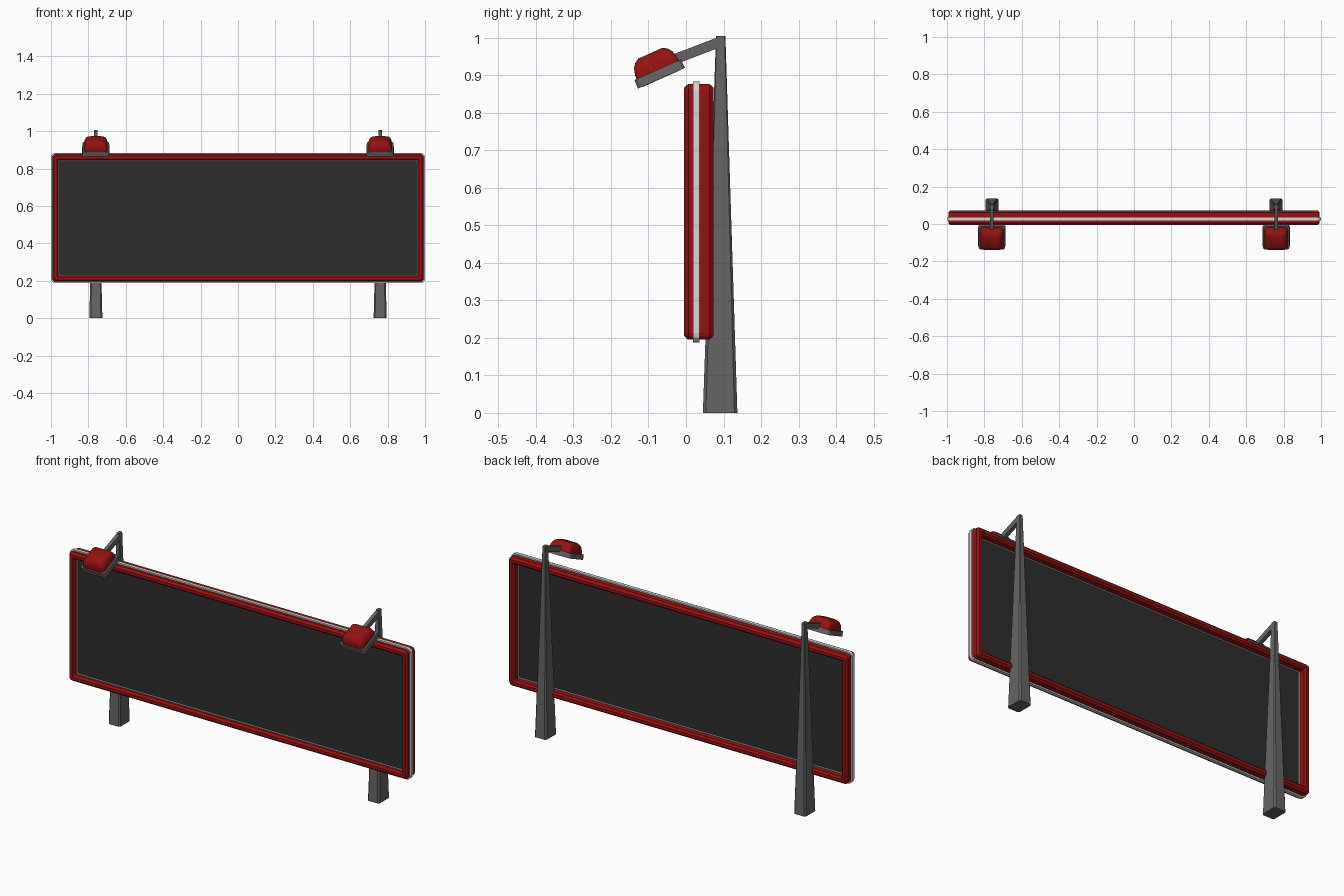
import bpy, bmesh, math
from mathutils import Vector

if "Cube" in bpy.data.objects:
    bpy.data.objects.remove(bpy.data.objects["Cube"])


def material(name, rgb):
    m = bpy.data.materials.new(name)
    m.diffuse_color = (*rgb, 1)
    m.use_nodes = True
    m.node_tree.nodes["Principled BSDF"].inputs["Base Color"].default_value = m.diffuse_color
    return m


RED = material("red_paint", (0.30, 0.006, 0.006))
WHITE = material("light_trim", (0.68, 0.68, 0.68))
GREY = material("grey_metal", (0.13, 0.13, 0.13))
DARK = material("dark_panel", (0.027, 0.027, 0.027))


def rounded_rect(hx, hy, r, n):
    """2D outline of a rectangle with n-step rounded corners."""
    pts = []
    for k, (sx, sy) in enumerate([(1, 1), (-1, 1), (-1, -1), (1, -1)]):
        for i in range(n + 1):
            a = math.pi / 2 * (k + i / n)
            pts.append((sx * (hx - r) + r * math.cos(a), sy * (hy - r) + r * math.sin(a)))
    return pts


def loft(name, rings, mat, closed=False, smooth=None):
    """Skin 3D rings; closed joins last ring to first, otherwise ends are capped."""
    bm = bmesh.new()
    vs = [[bm.verts.new(p) for p in ring] for ring in rings]
    n = len(vs[0])
    for j in range(len(vs) if closed else len(vs) - 1):
        a, b = vs[j], vs[(j + 1) % len(vs)]
        for i in range(n):
            bm.faces.new((a[i], a[(i + 1) % n], b[(i + 1) % n], b[i]))
    if not closed:
        bm.faces.new(vs[0])
        bm.faces.new(vs[-1])
    bmesh.ops.recalc_face_normals(bm, faces=bm.faces)
    me = bpy.data.meshes.new(name)
    bm.to_mesh(me)
    bm.free()
    me.materials.append(mat)
    ob = bpy.data.objects.new(name, me)
    bpy.context.collection.objects.link(ob)
    if smooth:
        bpy.ops.object.select_all(action='DESELECT')
        ob.select_set(True)
        bpy.context.view_layer.objects.active = ob
        bpy.ops.object.shade_smooth_by_angle(angle=math.radians(smooth))
    return ob


# Board: frame profiles given as (inset from red outer edge, y)
HX, HZ, ZC = 0.993, 0.341, 0.536


def board_ring(inset, y):
    r = max(0.018 - inset, 0.003)
    return [(x, y, ZC + z) for x, z in rounded_rect(HX - inset, HZ - inset, r, 3)]


frame = [(0, 0.006), (0, 0.062), (0.010, 0.073), (0.025, 0.073),
         (0.034, 0.064), (0.034, 0.006), (0.025, -0.005), (0.010, -0.005)]
trim = [(-0.007, 0.019), (-0.007, 0.036), (0.037, 0.036), (0.037, 0.019)]
loft("board_frame", [board_ring(*p) for p in frame], RED, closed=True)
loft("frame_trim", [board_ring(*p) for p in trim], WHITE, closed=True)
loft("display_panel", [board_ring(0.030, 0.024), board_ring(0.030, 0.031)], DARK)

# Tilted frame of reference of the lamp, origin at the middle of its underside
TILT = math.radians(24)
U = Vector((0, math.cos(TILT), math.sin(TILT)))
W = Vector((0, -math.sin(TILT), math.cos(TILT)))


def lamp_ring(cx, hx, hu, r, w, n=3):
    o = Vector((cx, -0.0655, 0.892))
    return [o + Vector((x, 0, 0)) + U * u + W * w for x, u in rounded_rect(hx, hu, r, n)]


def flat_ring(cx, cy, hx, hy, r, z):
    return [(cx + x, cy + y, z) for x, y in rounded_rect(hx, hy, r, 1)]


for side, cx in (("left", -0.76), ("right", 0.76)):
    # Tapered post
    loft(side + "_post", [flat_ring(cx, 0.091, 0.035, 0.046, 0.008, 0),
                          flat_ring(cx, 0.0925, 0.009, 0.0125, 0.002, 1.005)], GREY)
    # Sloping arm, square section
    arm = []
    for y, z in ((0.096, 0.991), (-0.045, 0.937)):
        arm.append([(cx + sx * 0.0095, y, z + sz * 0.0145)
                    for sx, sz in ((1, 1), (-1, 1), (-1, -1), (1, -1))])
    loft(side + "_lamp_arm", arm, GREY)
    # Lamp tray, domed cap and light face
    loft(side + "_lamp_tray", [lamp_ring(cx, 0.073, 0.0685, 0.014, 0),
                               lamp_ring(cx, 0.071, 0.0675, 0.014, 0.025)], GREY)
    loft(side + "_lamp_cap", [lamp_ring(cx, 0.063, 0.062, 0.016, 0.022),
                              lamp_ring(cx, 0.062, 0.061, 0.016, 0.036),
                              lamp_ring(cx, 0.058, 0.056, 0.017, 0.054),
                              lamp_ring(cx, 0.050, 0.047, 0.016, 0.066),
                              lamp_ring(cx, 0.038, 0.035, 0.012, 0.073)], RED, smooth=40)
    loft(side + "_lamp_light", [lamp_ring(cx, 0.060, 0.056, 0.010, -0.001),
                                lamp_ring(cx, 0.060, 0.056, 0.010, 0.004)], WHITE)
